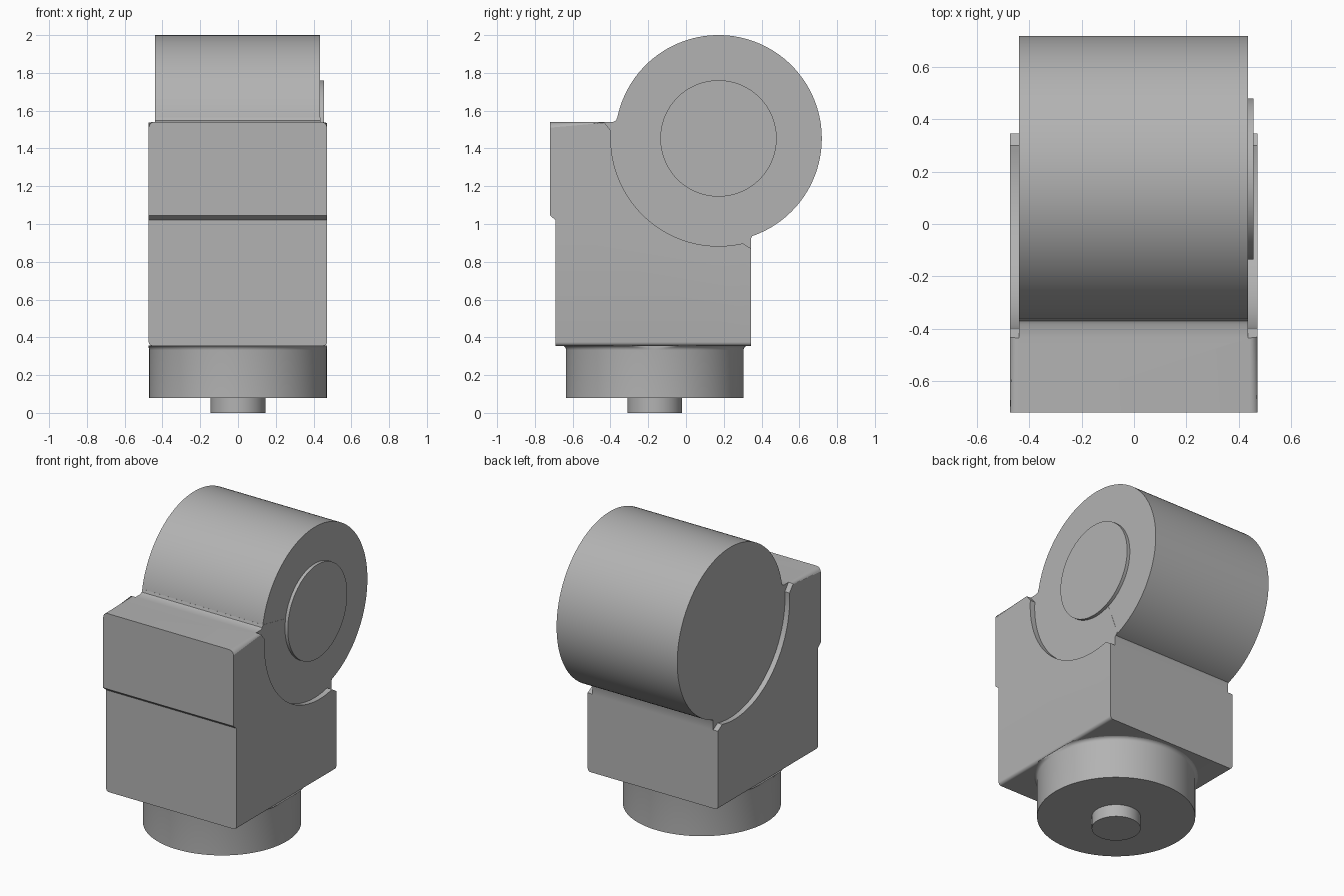
import bpy, bmesh, math
from mathutils import Matrix

cube = bpy.data.objects.get("Cube")
if cube:
    bpy.data.objects.remove(cube)

grey = bpy.data.materials.new("plain grey")
grey.use_nodes = True
GREY = (0.45, 0.45, 0.45, 1)
grey.diffuse_color = GREY
grey.node_tree.nodes["Principled BSDF"].inputs["Base Color"].default_value = GREY

DRUM_Y, DRUM_Z = 0.172, 1.453
STEM_Y = -0.165
LEFT, RIGHT = 0.471, -0.473


def finish(name, bm):
    bmesh.ops.recalc_face_normals(bm, faces=bm.faces)
    mesh = bpy.data.meshes.new(name)
    bm.to_mesh(mesh)
    bm.free()
    mesh.materials.append(grey)
    obj = bpy.data.objects.new(name, mesh)
    bpy.context.collection.objects.link(obj)
    return obj


def smooth(obj):
    bpy.ops.object.select_all(action="DESELECT")
    obj.select_set(True)
    bpy.context.view_layer.objects.active = obj
    bpy.ops.object.shade_smooth_by_angle(angle=math.radians(30))


def extrude_yz(bm, profile, x0, x1):
    """Sweep a side profile of (y, z) points across the width."""
    face = bm.faces.new([bm.verts.new((x0, y, z)) for y, z in profile])
    swept = bmesh.ops.extrude_face_region(bm, geom=[face])["geom"]
    verts = [v for v in swept if isinstance(v, bmesh.types.BMVert)]
    bmesh.ops.translate(bm, verts=verts, vec=(x1 - x0, 0, 0))


def side_disc(name, radius, x0, x1):
    """Round part lying across the width on the drum axis."""
    bm = bmesh.new()
    place = Matrix.Translation(((x0 + x1) / 2, DRUM_Y, DRUM_Z)) @ Matrix.Rotation(math.pi / 2, 4, "Y")
    bmesh.ops.create_cone(bm, cap_ends=True, segments=128, radius1=radius,
                          radius2=radius, depth=x1 - x0, matrix=place)
    smooth(finish(name, bm))


def turned(name, profile):
    """Lathe (radius, z) points about the stem axis, kept within the body width."""
    bm = bmesh.new()
    n = 128
    rings = []
    for r, z in profile:
        ring = []
        for i in range(n):
            a = math.tau * i / n
            x = min(max(r * math.cos(a), RIGHT), LEFT)
            ring.append(bm.verts.new((x, STEM_Y + r * math.sin(a), z)))
        rings.append(ring)
    for low, high in zip(rings, rings[1:]):
        for i in range(n):
            j = (i + 1) % n
            bm.faces.new((low[i], low[j], high[j], high[i]))
    bm.faces.new(rings[0][::-1])
    bm.faces.new(rings[-1])
    smooth(finish(name, bm))


# Body block with stepped front and small fillets running up to the drum
bm = bmesh.new()
extrude_yz(bm, [(-0.69, 0.355), (0.345, 0.355), (0.345, 0.925), (0.35, 0.937),
                (0.365, 0.95), (DRUM_Y, DRUM_Z), (-0.364, 1.565), (-0.37, 1.548),
                (-0.385, 1.54), (-0.72, 1.54), (-0.72, 1.045), (-0.69, 1.02)], RIGHT, LEFT)
bm.normal_update()


def long_edges(z):
    return [e for e in bm.edges
            if all(abs(v.co.z - z) < 0.001 for v in e.verts)
            and abs(e.verts[0].co.x - e.verts[1].co.x) < 0.001]


for height, size in ((1.54, 0.03), (0.355, 0.02)):
    bmesh.ops.bevel(bm, geom=long_edges(height), offset=size, segments=5,
                    profile=0.5, affect="EDGES")
body = finish("body", bm)

# Curved side recesses with angled ends, cut from both cheeks
arc = [math.radians(176 + 107 * i / 48) for i in range(49)]
recess = [(DRUM_Y + 0.57 * math.cos(a), DRUM_Z + 0.57 * math.sin(a)) for a in arc]
recess += [(0.345, 0.87), (0.45, 0.87), (0.45, 1.7), (-0.435, 1.7), (-0.435, 1.54)]
for name, x0, x1 in (("left_recess_cutter", 0.436, 0.6), ("right_recess_cutter", -0.6, -0.439)):
    bm = bmesh.new()
    extrude_yz(bm, recess, x0, x1)
    cutter = finish(name, bm)
    cutter.hide_render = True
    cutter.hide_viewport = True
    cut = body.modifiers.new(name, "BOOLEAN")
    cut.operation = "DIFFERENCE"
    cut.solver = "EXACT"
    cut.object = cutter

# Apply the cuts so the cutters can go
bpy.context.view_layer.update()
graph = bpy.context.evaluated_depsgraph_get()
cut_mesh = bpy.data.meshes.new_from_object(body.evaluated_get(graph))
body.modifiers.clear()
body.data = cut_mesh
for name in ("left_recess_cutter", "right_recess_cutter"):
    bpy.data.objects.remove(bpy.data.objects[name])
smooth(body)

# Drum and its raised side cap
side_disc("drum", 0.547, -0.44, 0.435)
side_disc("drum_cap", 0.308, 0.43, 0.456)

# Collar flaring into the underside of the body, and the pin below it
flare = [(0.47 + 0.025 * (1 - math.cos(t)), 0.332 + 0.025 * math.sin(t))
         for t in (math.pi / 2 * i / 6 for i in range(7))]
turned("collar", [(0.47, 0.08)] + flare)
turned("pin", [(0.145, 0.0), (0.145, 0.09)])
